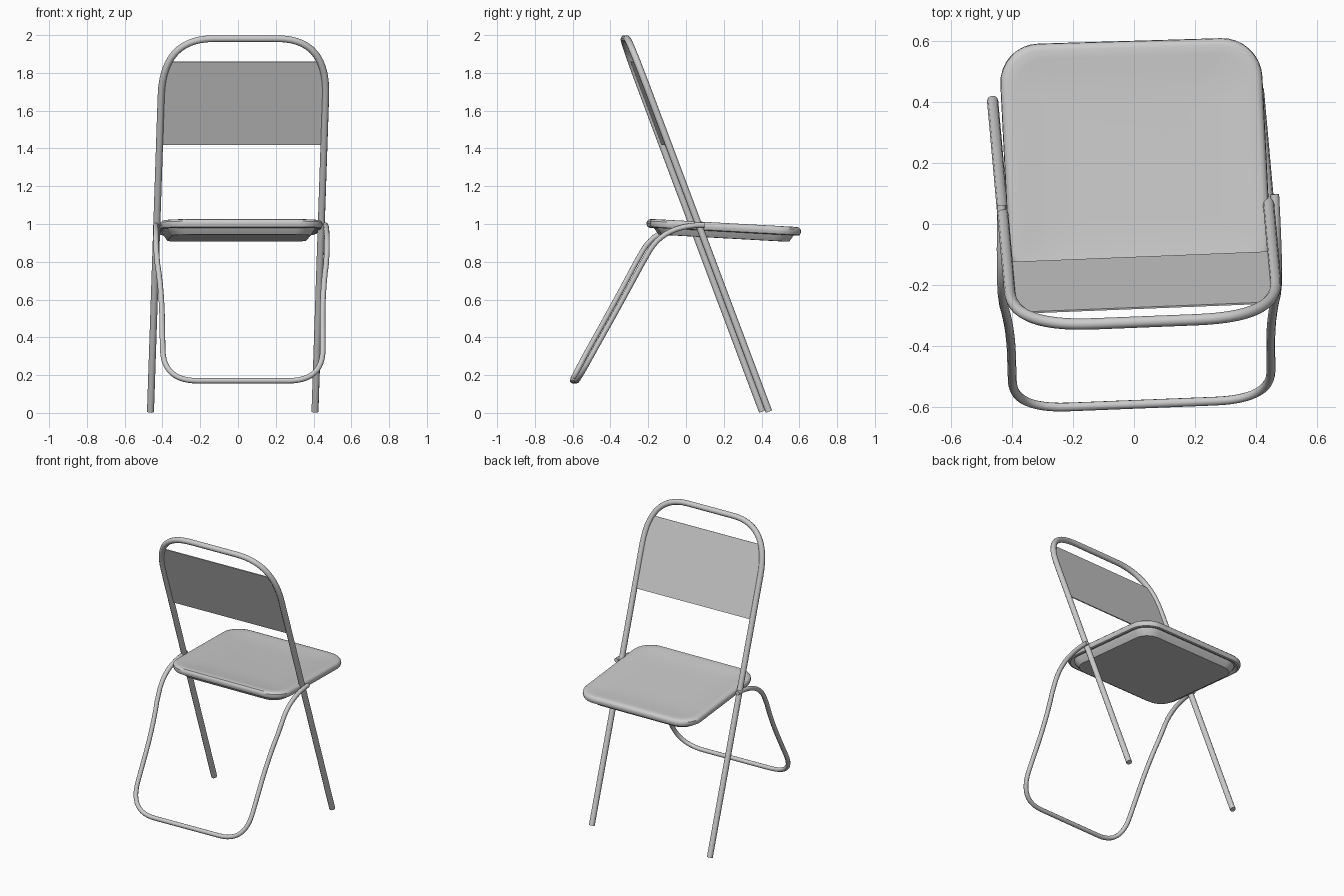
import bpy, bmesh, math
from mathutils import Vector

if "Cube" in bpy.data.objects:
    bpy.data.objects.remove(bpy.data.objects["Cube"])


def smooth(ob, angle=35):
    bpy.ops.object.select_all(action='DESELECT')
    ob.select_set(True)
    bpy.context.view_layer.objects.active = ob
    bpy.ops.object.shade_smooth_by_angle(angle=math.radians(angle))


def link(name, bm):
    bmesh.ops.recalc_face_normals(bm, faces=bm.faces)
    me = bpy.data.meshes.new(name)
    bm.to_mesh(me)
    bm.free()
    ob = bpy.data.objects.new(name, me)
    bpy.context.collection.objects.link(ob)
    return ob


def bend(a, c, b, n=10):
    """Rounded corner from a to b pulled towards c."""
    a, b, c = Vector(a), Vector(b), Vector(c)
    return [a * (1 - t) ** 2 + c * 2 * t * (1 - t) + b * t * t
            for t in (i / n for i in range(n + 1))]


def tube(name, points, radius):
    cu = bpy.data.curves.new(name, 'CURVE')
    cu.dimensions = '3D'
    cu.bevel_depth = radius
    cu.bevel_resolution = 3
    cu.use_fill_caps = True
    sp = cu.splines.new('POLY')
    sp.points.add(len(points) - 1)
    for p, co in zip(sp.points, points):
        p.co = (*co, 1)
    ob = bpy.data.objects.new(name, cu)
    bpy.context.collection.objects.link(ob)
    bpy.ops.object.select_all(action='DESELECT')
    ob.select_set(True)
    bpy.context.view_layer.objects.active = ob
    bpy.ops.object.convert(target='MESH')
    smooth(bpy.context.object, 50)


def mirrored(half):
    """Complete a right-hand half path with its left-hand copy."""
    return half + [Vector((-p.x, *p[1:])) for p in reversed(half)]


# The chair stands slightly skewed, so each part gets its own small shear
def skew(p, cx, kx, ky):
    y = p[1] + ky * p[0]
    return Vector((p[0] + cx + kx * y, y, p[2]))


def on_frame(x, z):
    return skew((x, 0.42 - 0.3756 * (z - 0.01), z), 0.01, -0.09, 0.04)


# Main frame: two front legs running up into the rounded backrest hoop
corner = bend((0.437, 1.68), (0.437, 1.981), (0.17, 1.981), 14)
half = [Vector((0.437, 0.007))] + corner
tube("main_frame", [on_frame(*p) for p in mirrored(half)], 0.0185)

# Backrest panel: thin sheet clipped to the inside of the hoop
edge = [(0.432, 1.42)] + [(p.x - 0.005, p.y) for p in corner if p.y < 1.855] + [(0.394, 1.86)]
outline = edge + [(-x, z) for x, z in reversed(edge)]
bm = bmesh.new()
bm.faces.new([bm.verts.new(on_frame(x, z)) for x, z in outline])
panel = link("backrest_panel", bm)
mod = panel.modifiers.new("thickness", 'SOLIDIFY')
mod.thickness = 0.006
mod.offset = 0

# Rear leg: bent U-shaped tube hinged beneath the seat
half = bend((0.448, 0.08, 0.995), (0.455, -0.13, 0.995), (0.452, -0.21, 0.86))
half += bend((0.447, -0.25, 0.79), (0.424, -0.33, 0.64), (0.425, -0.43, 0.46), 6)
half += bend((0.424, -0.50, 0.335), (0.422, -0.59, 0.17), (0.24, -0.59, 0.17), 12)
tube("rear_leg", [skew(p, 0.015, -0.02, 0.04) for p in mirrored(half)], 0.0145)

# Seat: rounded rectangle rings lofted from pan underside, over the rim, to the dished top
def seat_ring(bm, inset, z, n=8):
    hx, hy = 0.43 - inset, 0.40 - inset
    r = max(0.13 - inset * 0.6, 0.05)
    ring = []
    for k, (sx, sy) in enumerate(((1, 1), (-1, 1), (-1, -1), (1, -1))):
        for i in range(n + 1):
            a = math.pi / 2 * (k + i / n)
            x = sx * (hx - r) + r * math.cos(a)
            y = sy * (hy - r) + r * math.sin(a)
            ring.append(bm.verts.new(skew((x, 0.2 + y, 1.005 - 0.055 * y + z), 0.015, -0.05, 0.03)))
    return ring


profile = [(0.062, -0.080), (0.040, -0.048), (0.036, -0.036), (0.016, -0.046), (0.006, -0.042),
           (0.000, -0.026), (0.002, -0.012), (0.010, -0.003), (0.022, 0.0), (0.05, -0.002),
           (0.10, -0.007), (0.16, -0.010), (0.22, -0.011)]
bm = bmesh.new()
rings = [seat_ring(bm, *p) for p in profile]
for a, b in zip(rings, rings[1:]):
    for i in range(len(a)):
        j = (i + 1) % len(a)
        bm.faces.new((a[i], a[j], b[j], b[i]))
bm.faces.new(rings[0])
bm.faces.new(rings[-1])
smooth(link("seat", bm))
